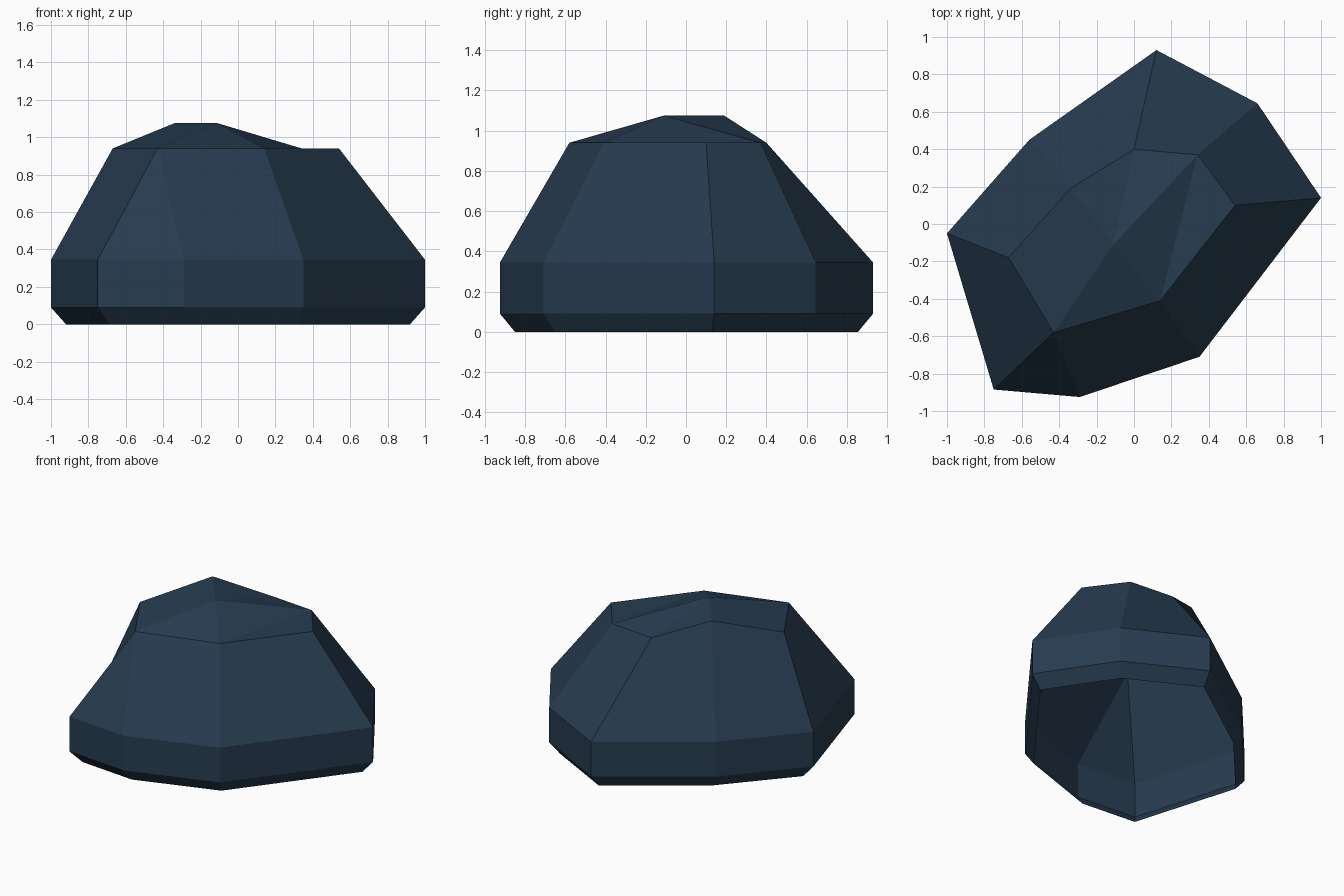
import bpy, bmesh

if "Cube" in bpy.data.objects:
    bpy.data.objects.remove(bpy.data.objects["Cube"])

# One flat colour for the whole rock
mat = bpy.data.materials.new("dark navy stone")
mat.diffuse_color = (0.020, 0.045, 0.080, 1)
mat.use_nodes = True
mat.node_tree.nodes["Principled BSDF"].inputs["Base Color"].default_value = mat.diffuse_color

# Footprint, and the shoulder corner above each footprint corner
base = [(-1, -.05), (-.75, -.885), (-.29, -.925), (.35, -.71),
        (1, .14), (.66, .645), (.12, .93), (-.56, .45)]
top = [(-.67, -.18), (-.43, -.58), (.14, -.41),
       (.54, .10), (.34, .37), (0, .40), (-.34, .19)]
above = [0, 1, 1, 2, 3, 4, 5, 6]   # two front-left corners merge into one

bm = bmesh.new()


def ring(points, z, scale=1):
    return [bm.verts.new((x * scale, y * scale, z)) for x, y in points]


def bridge(lower, upper):
    for i in range(len(lower)):
        j = (i + 1) % len(lower)
        corners = [lower[i], lower[j], upper[j], upper[i]]
        bm.faces.new(list(dict.fromkeys(corners)))   # drops merged corners


# Chamfered foot (open underneath), upright band and sloping sides
foot = ring(base, 0, .92)
low = ring(base, .09)
high = ring(base, .345)
shoulder = ring(top, .94)
shoulder[6].co.z = 1.075           # raised back-left corner
bridge(foot, low)
bridge(low, high)
bridge(high, [shoulder[k] for k in above])

# Faceted cap around a ridge from the peak to the raised corner
peak = bm.verts.new((-.11, -.11, 1.075))
for ids in [(6, 0, 1), (1, 2), (2, 4), (4, 5), (5, 6)]:
    bm.faces.new([peak] + [shoulder[k] for k in ids])
bm.faces.new([shoulder[k] for k in (2, 3, 4)])

mesh = bpy.data.meshes.new("rock")
bm.to_mesh(mesh)
bm.free()
mesh.materials.append(mat)
rock = bpy.data.objects.new("rock", mesh)
bpy.context.collection.objects.link(rock)
